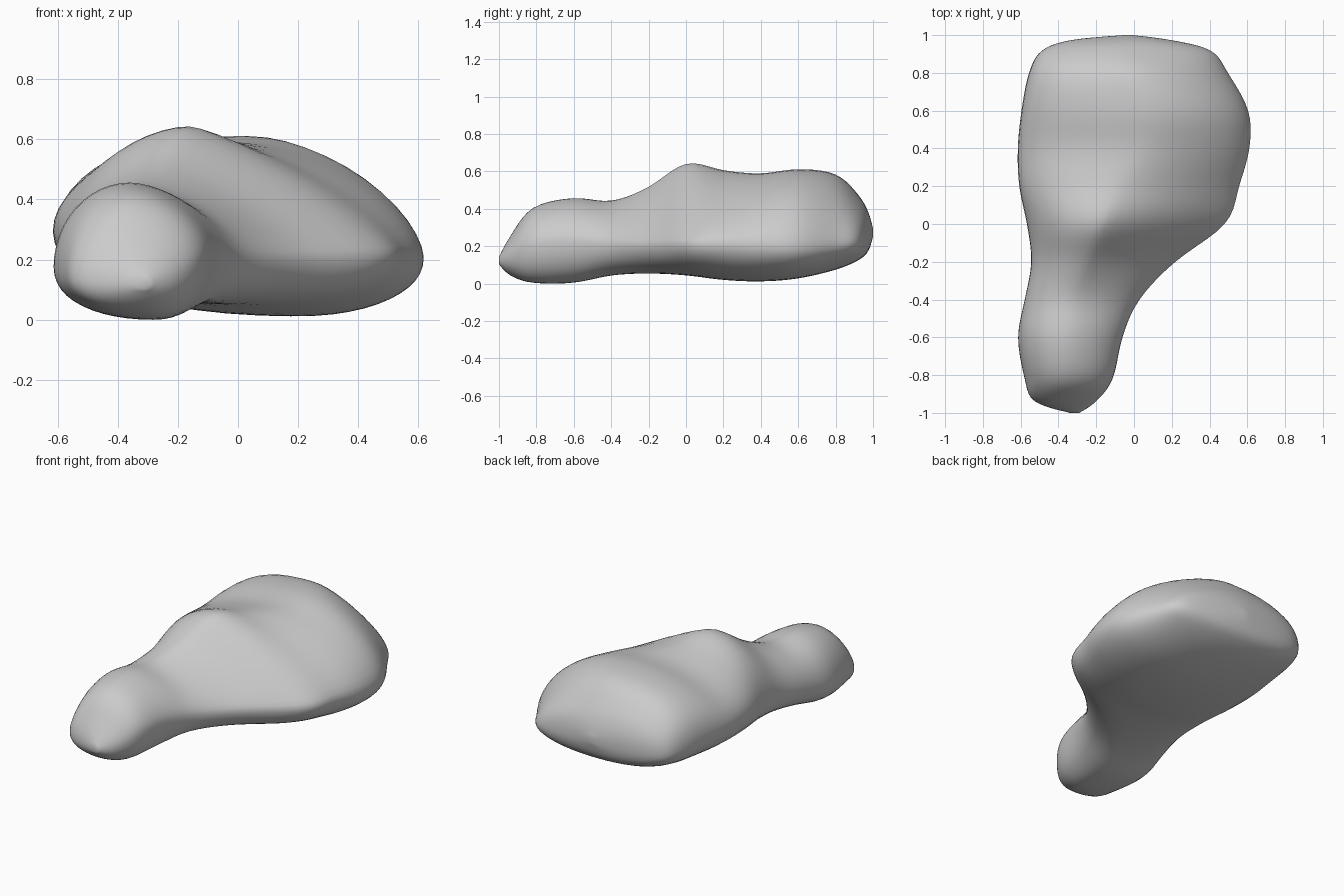
import bpy, bmesh, math

if "Cube" in bpy.data.objects:
    bpy.data.objects.remove(bpy.data.objects["Cube"])

# Stations along y: y, left x, right x, bottom z, top z,
# ridge x, keel x, left-side z, right-side z, upper-right roundness
STATIONS = [
    (-1.00, -0.34, -0.29, 0.11, 0.15, -0.31, -0.31, 0.13, 0.13, 2.0),
    (-0.94, -0.53, -0.20, 0.05, 0.26, -0.37, -0.33, 0.14, 0.15, 2.0),
    (-0.82, -0.58, -0.11, 0.01, 0.415, -0.36, -0.28, 0.16, 0.22, 1.8),
    (-0.60, -0.617, -0.06, 0.01, 0.467, -0.36, -0.27, 0.18, 0.24, 1.65),
    (-0.40, -0.58, 0.03, 0.05, 0.45, -0.33, -0.22, 0.22, 0.22, 1.5),
    (-0.20, -0.545, 0.22, 0.06, 0.525, -0.25, -0.10, 0.25, 0.22, 1.2),
    (0.00, -0.57, 0.49, 0.05, 0.655, -0.17, 0.05, 0.28, 0.23, 1.15),
    (0.20, -0.612, 0.56, 0.025, 0.615, -0.10, 0.15, 0.30, 0.23, 1.4),
    (0.40, -0.62, 0.615, 0.017, 0.598, 0.02, 0.20, 0.30, 0.22, 1.6),
    (0.60, -0.60, 0.61, 0.033, 0.622, 0.05, 0.19, 0.30, 0.21, 1.65),
    (0.80, -0.56, 0.50, 0.08, 0.595, -0.02, 0.10, 0.28, 0.22, 1.55),
    (0.92, -0.49, 0.41, 0.13, 0.485, -0.08, 0.0, 0.27, 0.23, 1.6),
    (0.975, -0.33, 0.19, 0.18, 0.39, -0.06, -0.04, 0.28, 0.25, 1.9),
    (1.00, -0.05, -0.01, 0.26, 0.30, -0.03, -0.03, 0.28, 0.28, 2.0),
]
SIDES, STEPS = 48, 5


def catmull(a, b, c, d, t):
    return 0.5 * (2 * b + (c - a) * t + (2 * a - 5 * b + 4 * c - d) * t * t
                  + (3 * b - a - 3 * c + d) * t ** 3)


def smooth_stations(rows):
    n = len(rows)
    for i in range(n - 1):
        quad = [rows[max(0, min(n - 1, i + k))] for k in (-1, 0, 1, 2)]
        for s in range(STEPS):
            yield [catmull(*v, s / STEPS) for v in zip(*quad)]
    yield list(rows[-1])


def bump(y, centre, width):
    return math.exp(-((y - centre) / width) ** 2)


def section(row):
    """Closed cross-section made of four rounded quadrants."""
    y, xl, xr, zb, zt, ridge, keel, zl, zr, upper_right = row
    # Narrow hump in the middle, full shoulder at the rear, fuller neck below
    upper_left = 2.0 - 0.25 * bump(y, -0.03, 0.2) + 0.5 * bump(y, 0.75, 0.25)
    lower_left = 2.15 + 0.4 * bump(y, -0.2, 0.3)
    pts = []
    for k in range(SIDES):
        a = 2 * math.pi * k / SIDES
        c, s = math.cos(a), math.sin(a)
        if s > 0:
            p = upper_right if c > 0 else upper_left
        else:
            p = 2.15 if c > 0 else lower_left
        u, v = abs(c) ** (2 / p), abs(s) ** (2 / p)
        cx, z_end = (ridge, zt) if s > 0 else (keel, zb)
        x_end, z_mid = (xr, zr) if c > 0 else (xl, zl)
        pts.append((cx + (x_end - cx) * u, y, z_mid + (z_end - z_mid) * v))
    return pts


# Loft the lumpy stone body through the sections
bm = bmesh.new()
rings = [[bm.verts.new(p) for p in section(r)] for r in smooth_stations(STATIONS)]
for a, b in zip(rings, rings[1:]):
    for k in range(SIDES):
        j = (k + 1) % SIDES
        bm.faces.new((a[k], a[j], b[j], b[k]))
bm.faces.new(rings[0])
bm.faces.new(rings[-1])

# Soften the quadrant seams
for _ in range(4):
    bmesh.ops.smooth_vert(bm, verts=[v for r in rings[3:-3] for v in r], factor=0.4,
                          use_axis_x=True, use_axis_y=True, use_axis_z=True)
bmesh.ops.recalc_face_normals(bm, faces=bm.faces)
for f in bm.faces:
    f.smooth = True
zmin = min(v.co.z for v in bm.verts)
bmesh.ops.translate(bm, verts=bm.verts, vec=(0, 0, -zmin))

mesh = bpy.data.meshes.new("stone_body")
bm.to_mesh(mesh)
bm.free()
bpy.context.collection.objects.link(bpy.data.objects.new("stone_body", mesh))
